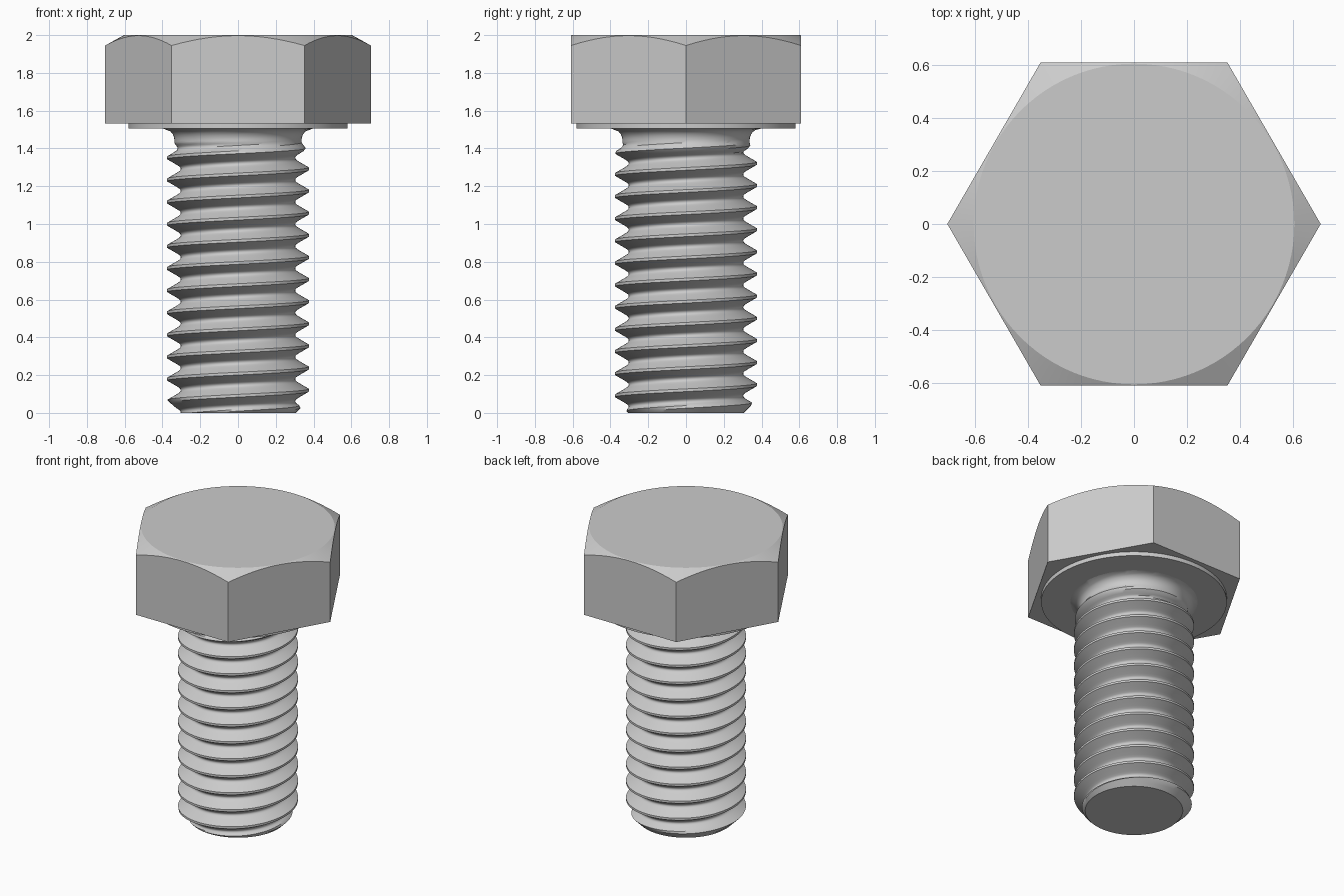
import bpy, bmesh
from math import pi, cos, sin, sqrt, tan, radians

if "Cube" in bpy.data.objects:
    bpy.data.objects.remove(bpy.data.objects["Cube"])

PITCH, MAJOR, MINOR, NECK = 0.1172, 0.375, 0.303, 0.337
SEAT, WASHER_TOP, TOP = 1.505, 1.533, 2.0
FILLET = 0.06

# half thread profile: (axial distance from crest centre, radius), round root
HALF = [(0.0073, MAJOR), (0.022, 0.3495), (0.036, 0.3253), (0.0445, 0.312),
        (0.051, 0.305), (PITCH / 2, MINOR)]


def finish(name, bm, angle):
    bmesh.ops.remove_doubles(bm, verts=bm.verts, dist=1e-5)
    bmesh.ops.recalc_face_normals(bm, faces=bm.faces)
    mesh = bpy.data.meshes.new(name)
    bm.to_mesh(mesh)
    bm.free()
    obj = bpy.data.objects.new(name, mesh)
    bpy.context.collection.objects.link(obj)
    bpy.ops.object.select_all(action='DESELECT')
    obj.select_set(True)
    bpy.context.view_layer.objects.active = obj
    bpy.ops.object.shade_smooth_by_angle(angle=radians(angle))
    return obj


def skin(bm, a, b, closed):
    for i in range(len(a) if closed else len(a) - 1):
        j = (i + 1) % len(a)
        bm.faces.new((a[i], a[j], b[j], b[i]))


def thread_radius(offset):
    d = abs((offset + PITCH / 2) % PITCH - PITCH / 2)
    if d <= HALF[0][0]:
        return MAJOR
    for (d0, r0), (d1, r1) in zip(HALF, HALF[1:]):
        if d <= d1:
            return r0 + (r1 - r0) * (d - d0) / (d1 - d0)
    return MINOR


def shank_radius(z, crest):
    # chamfered tip, thread run-out and fillet under the head
    r = min(thread_radius(z - crest), 0.305 + z)
    t = min(max((z - 1.38) / 0.05, 0), 1)
    r += (NECK - r) * t
    h = min(max(z - (SEAT - FILLET), 0), FILLET)
    return r + FILLET - sqrt(FILLET ** 2 - h * h)


# threaded shank: rows follow the helix so the crests stay sharp
bm = bmesh.new()
SEG = 96
offsets = [-d for d, r in reversed(HALF)][1:] + [d for d, r in HALF]
columns = []
for s in range(SEG + 1):
    a = 2 * pi * s / SEG
    crest = 0.12 + PITCH * s / SEG
    col = []
    for k in range(-4, 15):
        for o in offsets:
            z = min(max(crest + k * PITCH + o, 0), SEAT)
            r = shank_radius(z, crest)
            col.append(bm.verts.new((r * cos(a), r * sin(a), z)))
    columns.append(col)
for a, b in zip(columns, columns[1:]):
    skin(bm, a, b, False)
bmesh.ops.remove_doubles(bm, verts=bm.verts, dist=1e-5)
rim = [e for e in bm.edges if e.is_boundary and all(v.co.z < 1e-4 for v in e.verts)]
bmesh.ops.contextual_create(bm, geom=rim)
finish("threaded_shank", bm, 35)

# hex head with conical top chamfer and washer face
bm = bmesh.new()
N, FLAT, CROWN = 96, 0.609, 0.604


def ring(func):
    verts = []
    for i in range(N):
        a = 2 * pi * i / N
        hex_r = FLAT / cos((a % (pi / 3)) - pi / 6)
        r, z = func(hex_r)
        verts.append(bm.verts.new((r * cos(a), r * sin(a), z)))
    return verts


rings = [ring(f) for f in (
    lambda h: (SEAT and 0.397, SEAT),
    lambda h: (0.58, SEAT),
    lambda h: (0.58, WASHER_TOP),
    lambda h: (h, WASHER_TOP),
    lambda h: (h, TOP - (h - CROWN) * tan(radians(29))),
    lambda h: (CROWN, TOP))]
for a, b in zip(rings, rings[1:]):
    skin(bm, a, b, True)
bm.faces.new(rings[-1])
finish("hex_head", bm, 20)
